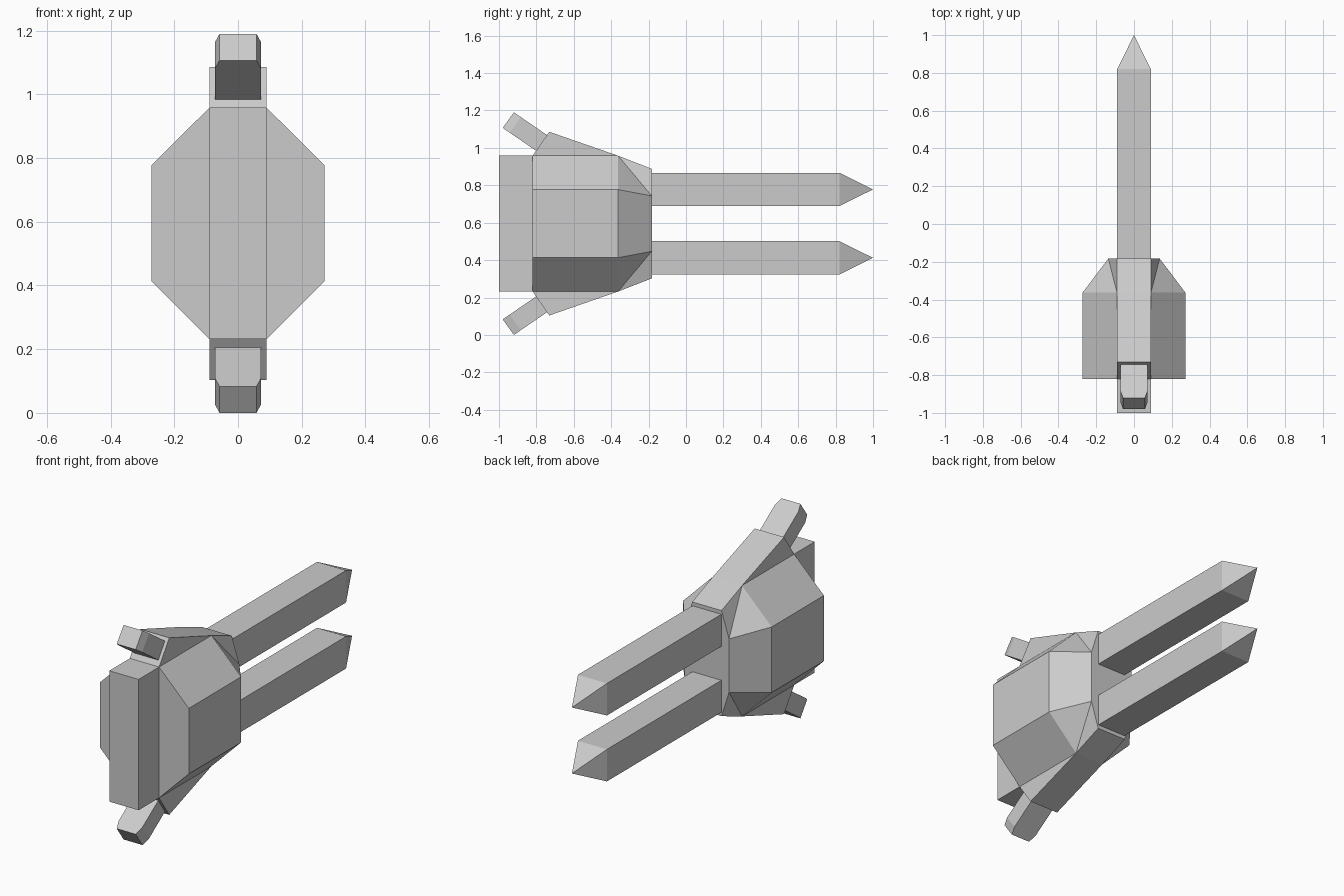
import bpy, bmesh
from mathutils import Vector

if "Cube" in bpy.data.objects:
    bpy.data.objects.remove(bpy.data.objects["Cube"])

MID = 0.595  # height of the horizontal mirror plane


def loft(name, rings, flip=False):
    """Skin equal-length point rings; a one-point final ring makes an apex."""
    bm = bmesh.new()
    loops = []
    for ring in rings:
        loops.append([bm.verts.new((x, y, 2 * MID - z if flip else z)) for x, y, z in ring])
    n = len(loops[0])
    bm.faces.new(loops[0])
    for a, b in zip(loops, loops[1:]):
        for i in range(n):
            j = (i + 1) % n
            if len(b) == 1:
                bm.faces.new((a[i], a[j], b[0]))
            else:
                bm.faces.new((a[i], a[j], b[j], b[i]))
    if len(loops[-1]) > 1:
        bm.faces.new(loops[-1])
    # split twisted panels from each broad-ring corner
    bent = [f for f in bm.faces if len(f.verts) == 4 and
            any(abs((v.co - f.verts[0].co).dot((f.verts[1].co - f.verts[0].co).cross(
                f.verts[2].co - f.verts[0].co))) > 1e-5 for v in f.verts)]
    for f in bent:
        a = next(v for v in f.verts if abs(v.co.x) < 0.1 and v.co.y < -0.3)
        b = next(v for v in f.verts if abs(v.co.x) > 0.1 and v.co.y > -0.3)
        bmesh.utils.face_split(f, a, b)
    bmesh.ops.recalc_face_normals(bm, faces=bm.faces)
    mesh = bpy.data.meshes.new(name)
    bm.to_mesh(mesh)
    bm.free()
    obj = bpy.data.objects.new(name, mesh)
    bpy.context.collection.objects.link(obj)
    return obj


def rect(y, hx, z0, z1):
    return [(-hx, y, z0), (hx, y, z0), (hx, y, z1), (-hx, y, z1)]


def octagon(y, wide, tall_side, narrow, tall):
    quarter = [(wide, -tall_side), (wide, tall_side), (narrow, tall), (-narrow, tall)]
    pts = quarter + [(-x, -z) for x, z in quarter]
    return [(x, y, MID + z) for x, z in pts]


# Main housing with tapered nose, and rear block
loft("housing", [octagon(-0.82, 0.272, 0.182, 0.09, 0.363),
                 octagon(-0.363, 0.272, 0.182, 0.09, 0.363),
                 octagon(-0.183, 0.136, 0.148, 0.09, 0.293)])
loft("rear_block", [rect(-1.0, 0.09, 0.232, 0.958), rect(-0.80, 0.09, 0.232, 0.958)])

for side, flip in (("upper", False), ("lower", True)):
    # Pointed prong
    loft(side + "_prong", [rect(-0.22, 0.089, 0.689, 0.867),
                           rect(0.82, 0.089, 0.689, 0.867),
                           [(0, 1.0, 0.778)]], flip)

    # Wedge-shaped fin
    profile = [(-0.82, 0.958), (-0.363, 0.958), (-0.731, 1.086)]
    loft(side + "_fin", [[(x, y, z) for y, z in profile] for x in (-0.09, 0.09)], flip)

    # Angled stub with a narrowed tip
    top, low = Vector((0, -0.92, 1.19)), Vector((0, -0.98, 1.107))
    along = Vector((0, 0.825, -0.566))
    rings = []
    for dist, hx in ((0, 0.058), (0.045, 0.072), (0.25, 0.072)):
        a, b = low + along * dist, top + along * dist
        rings.append([(-hx, a.y, a.z), (hx, a.y, a.z), (hx, b.y, b.z), (-hx, b.y, b.z)])
    loft(side + "_stub", rings, flip)
